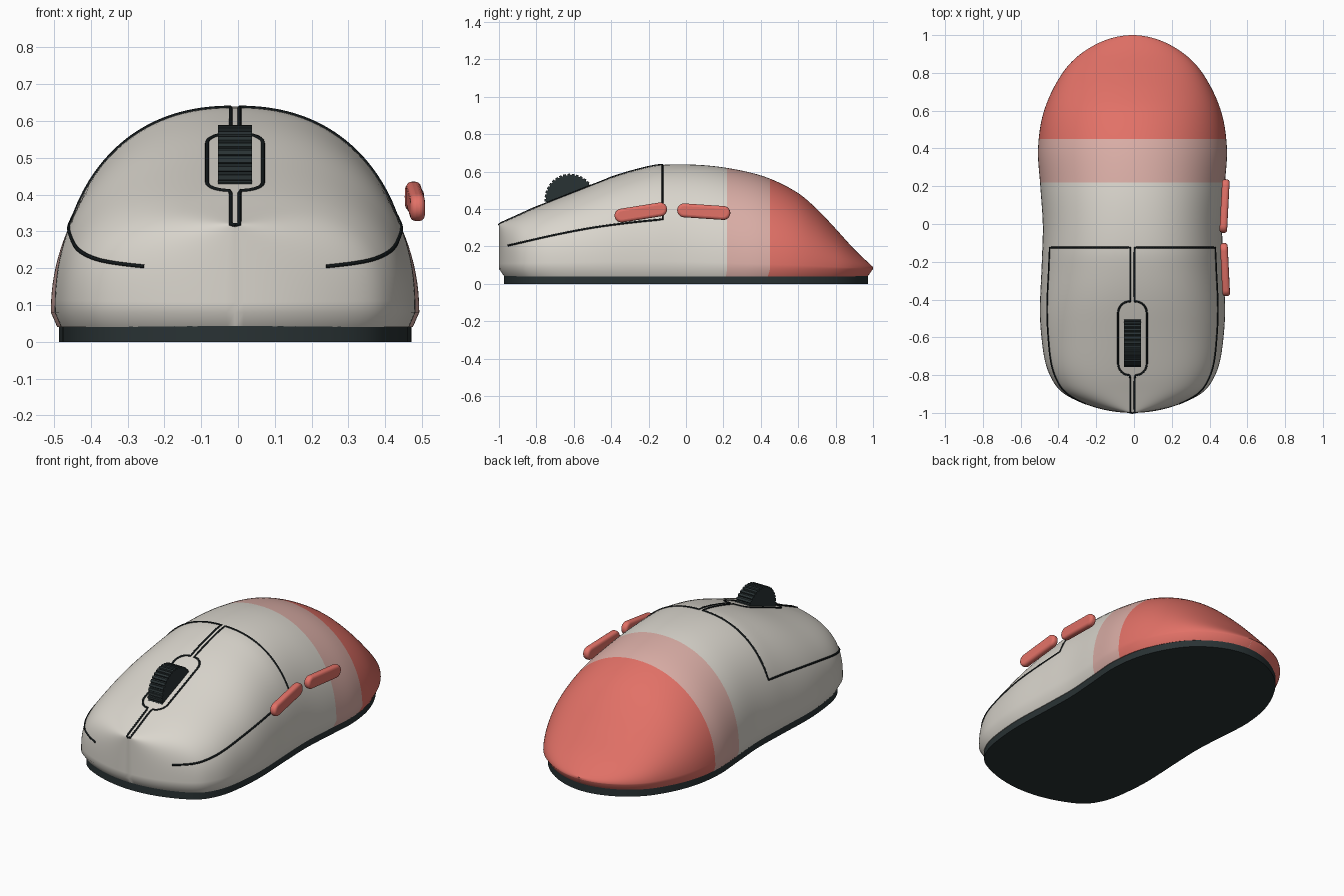
import bpy, bmesh, math
from mathutils import Vector

if "Cube" in bpy.data.objects:
    bpy.data.objects.remove(bpy.data.objects["Cube"])

CX = -0.008          # body centre line (side buttons stick out on +x)
Z0 = 0.08            # height of the widest line of the shell


def material(name, rgb):
    m = bpy.data.materials.new(name)
    m.diffuse_color = (*rgb, 1)
    m.use_nodes = True
    m.node_tree.nodes["Principled BSDF"].inputs["Base Color"].default_value = m.diffuse_color
    return m


SHELL = material("warm_light_grey", (0.70, 0.67, 0.61))
PALE = material("pale_pink", (0.70, 0.42, 0.38))
CORAL = material("coral", (0.76, 0.165, 0.135))
DARK = material("dark_slate", (0.022, 0.032, 0.034))
SEAM = material("seam_black", (0.006, 0.009, 0.010))


def interp(keys, v):
    """Smooth (Hermite) interpolation through key points."""
    n = len(keys)
    i = 0
    while i < n - 2 and v > keys[i + 1][0]:
        i += 1

    def slope(k):
        a, b = keys[max(k - 1, 0)], keys[min(k + 1, n - 1)]
        return (b[1] - a[1]) / (b[0] - a[0])
    (x0, y0), (x1, y1) = keys[i], keys[i + 1]
    d = x1 - x0
    t = min(max((v - x0) / d, 0), 1)
    return ((2*t**3 - 3*t**2 + 1) * y0 + (t**3 - 2*t**2 + t) * d * slope(i)
            + (3*t**2 - 2*t**3) * y1 + (t**3 - t**2) * d * slope(i + 1))


def angle(y):
    return math.acos(max(-1, min(1, -y)))


# Shell shape along y: plan half-width, top height, squareness of section
WIDTH = [(angle(y), w) for y, w in (
    (-1, 0), (-0.95, 0.26), (-0.9, 0.36), (-0.85, 0.41), (-0.75, 0.457), (-0.6, 0.482),
    (-0.45, 0.49), (-0.2, 0.48), (0, 0.475), (0.2, 0.488), (0.4, 0.5), (0.6, 0.468),
    (0.8, 0.37), (0.9, 0.275), (1, 0))]
TOP = [(-1, 0.32), (-0.9, 0.365), (-0.8, 0.41), (-0.6, 0.49), (-0.4, 0.568), (-0.25, 0.613),
       (-0.13, 0.636), (0.1, 0.634), (0.3, 0.605), (0.45, 0.562), (0.6, 0.485),
       (0.7, 0.40), (0.8, 0.295), (0.9, 0.185), (1, 0.09)]
POWER = [(-1, 2.8), (-0.7, 2.5), (-0.3, 2.32), (0, 2.25), (0.4, 2.05), (1, 2.0)]


def section(y):
    return max(interp(WIDTH, angle(y)), 0.0005), interp(TOP, y) - Z0, interp(POWER, y)


def surface_z(x, y):
    w, h, n = section(y)
    return Z0 + h * max(0, 1 - min(1, abs(x) / w) ** n) ** (1 / n)


def surface_x(y, z):
    w, h, n = section(y)
    return w * max(0, 1 - min(1, (z - Z0) / h) ** n) ** (1 / n)


def finish(name, bm, mats, smooth=40):
    bmesh.ops.recalc_face_normals(bm, faces=bm.faces[:])
    me = bpy.data.meshes.new(name)
    bm.to_mesh(me)
    bm.free()
    ob = bpy.data.objects.new(name, me)
    bpy.context.collection.objects.link(ob)
    for m in mats:
        me.materials.append(m)
    bpy.ops.object.select_all(action='DESELECT')
    ob.select_set(True)
    bpy.context.view_layer.objects.active = ob
    bpy.ops.object.shade_smooth_by_angle(angle=math.radians(smooth))
    return ob


def prism(bm, points, offset):
    """Extrude a closed outline by an offset vector."""
    face = bm.faces.new([bm.verts.new(p) for p in points])
    ext = bmesh.ops.extrude_face_region(bm, geom=[face])["geom"]
    bmesh.ops.translate(bm, vec=offset, verts=[v for v in ext if isinstance(v, bmesh.types.BMVert)])


# Shell: lofted sections, with exact rows where the colours change
rows = sorted([-math.cos(math.pi * i / 110) for i in range(111)] + [0.22, 0.45])
bm = bmesh.new()
rings = []
for y in rows:
    w, h, n = section(y)
    ring = [(0.965 * w, 0.972 * y, 0.04)]
    for i in range(65):
        a = math.pi * i / 64
        c, s = math.cos(a), max(0, math.sin(a))
        ring.append((math.copysign(abs(c) ** (2 / n) * w, c), y, Z0 + h * s ** (2 / n)))
    ring.append((-0.965 * w, 0.972 * y, 0.04))
    rings.append([bm.verts.new((x + CX, yy, z)) for x, yy, z in ring])
for j in range(len(rings) - 1):
    a, b = rings[j], rings[j + 1]
    mid = (rows[j] + rows[j + 1]) / 2
    for i in range(len(a)):
        k = (i + 1) % len(a)
        f = bm.faces.new((a[i], a[k], b[k], b[i]))
        f.material_index = 2 if mid > 0.45 else 1 if mid > 0.22 else 0
bm.faces.new(rings[0])
bm.faces.new(rings[-1])
bmesh.ops.remove_doubles(bm, verts=bm.verts[:], dist=0.0003)
finish("shell", bm, [SHELL, PALE, CORAL], 50)

# Base plate: the plan outline, slightly inset
half = [(0.957 * section(y)[0], 0.974 * y) for y in [-math.cos(math.pi * i / 60) for i in range(61)]]
outline = half + [(-x, y) for x, y in reversed(half[1:-1])]
bm = bmesh.new()
prism(bm, [(x + CX, y, 0) for x, y in outline], (0, 0, 0.045))
finish("base_plate", bm, [DARK])


# Seams round each main button
def seam(name, points, radius=0.0055):
    cu = bpy.data.curves.new(name, 'CURVE')
    cu.dimensions = '3D'
    cu.bevel_depth = radius
    cu.bevel_resolution = 1
    cu.use_fill_caps = True
    sp = cu.splines.new('POLY')
    sp.points.add(len(points) - 1)
    for p, co in zip(sp.points, points):
        p.co = (co[0] + CX, co[1], co[2], 1)
    cu.materials.append(SEAM)
    ob = bpy.data.objects.new(name, cu)
    bpy.context.collection.objects.link(ob)
    bpy.ops.object.select_all(action='DESELECT')
    ob.select_set(True)
    bpy.context.view_layer.objects.active = ob
    bpy.ops.object.convert(target='MESH')


REAR = -0.125
SIDE_Z = [(-0.95, 0.205), (-0.7, 0.262), (-0.5, 0.30), (-0.3, 0.327), (REAR, 0.345)]
side = []
for i in range(50):
    y = -0.95 + (REAR + 0.95) * (i / 49) ** 1.5
    z = interp(SIDE_Z, y)
    side.append((surface_x(y, z), y, z))
x_end, GAP, SLOT, R = side[-1][0], 0.012, 0.076, 0.06
rear = [(x, REAR, surface_z(x, REAR)) for x in [x_end + (GAP - x_end) * i / 30 for i in range(1, 31)]]
# plan path down the middle, bulging round the wheel slot
plan = [(GAP, REAR + (-0.41 - REAR) * i / 12) for i in range(1, 13)]
arc = [(SLOT - R + R * math.sin(a), R * math.cos(a)) for a in [math.pi / 2 * i / 8 for i in range(9)]]
plan += [(x, -0.41 - R + y) for x, y in arc]
plan += [(SLOT, -0.47 - 0.27 * i / 8) for i in range(1, 8)]
plan += [(x, -0.80 + R - y) for x, y in reversed(arc)]
plan += [(GAP, -0.80 - 0.198 * i / 12) for i in range(1, 13)]
middle = [(x, y, surface_z(x, y)) for x, y in plan]
path = side + rear + middle + [(0, -1.0, 0.317)]
for label, s in (("right", 1), ("left", -1)):
    seam(label + "_button_seam", [(s * x, y, z) for x, y, z in path])

# Scroll wheel with ribs
TEETH = 36
pts = []
for i in range(TEETH):
    for f, r in ((0, 0.136), (0.55, 0.136), (0.65, 0.128), (0.9, 0.128)):
        a = 2 * math.pi * (i + f) / TEETH
        pts.append((CX - 0.046, -0.62 + r * math.cos(a), 0.453 + r * math.sin(a)))
bm = bmesh.new()
prism(bm, pts, (0.092, 0, 0))
finish("scroll_wheel", bm, [DARK], 20)


# Side buttons: rounded capsules along the right flank
def side_button(name, p, q, radius=0.037, thick=0.04):
    p, q = Vector(p), Vector(q)
    d = (q - p).normalized()
    up = Vector((1, 0, 0)).cross(d).normalized()
    out = d.cross(up).normalized()
    pts = []
    for centre, start in ((q, -math.pi / 2), (p, math.pi / 2)):
        for i in range(13):
            a = start + math.pi * i / 12
            pts.append(centre + radius * (math.cos(a) * d + math.sin(a) * up) - out * thick / 2)
    bm = bmesh.new()
    prism(bm, pts, out * thick)
    ob = finish(name, bm, [CORAL], 60)
    bev = ob.modifiers.new("round", 'BEVEL')
    bev.width = 0.015
    bev.segments = 4
    bev.limit_method = 'ANGLE'
    bev.angle_limit = math.radians(50)


side_button("front_side_button", (0.487, -0.345, 0.365), (0.477, -0.138, 0.398))
side_button("rear_side_button", (0.474, -0.010, 0.393), (0.485, 0.200, 0.379))
